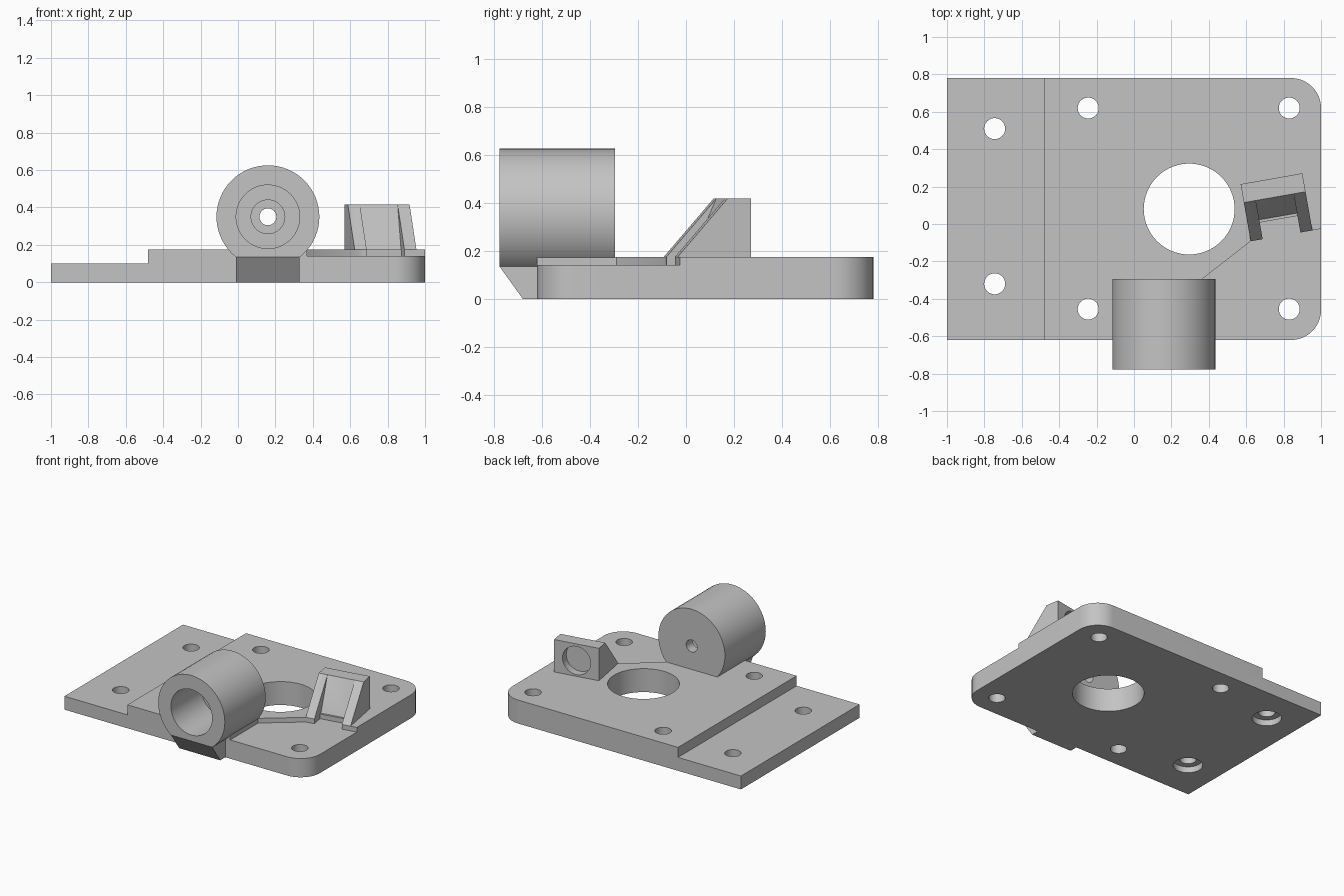
import bpy, bmesh, math
from mathutils import Matrix, Vector

cube = bpy.data.objects.get("Cube")
if cube:
    bpy.data.objects.remove(cube, do_unlink=True)

gray = bpy.data.materials.new("light gray")
gray.use_nodes = True
COLOR = (0.55, 0.55, 0.55, 1)
gray.diffuse_color = COLOR
gray.node_tree.nodes["Principled BSDF"].inputs["Base Color"].default_value = COLOR


def prism(name, points, extrude, matrix=Matrix()):
    """Extrude a flat polygon of 3D points along a vector."""
    bm = bmesh.new()
    face = bm.faces.new([bm.verts.new(p) for p in points])
    new = bmesh.ops.extrude_face_region(bm, geom=[face])["geom"]
    verts = [v for v in new if isinstance(v, bmesh.types.BMVert)]
    bmesh.ops.translate(bm, verts=verts, vec=extrude)
    bm.transform(matrix)
    bmesh.ops.recalc_face_normals(bm, faces=bm.faces)
    mesh = bpy.data.meshes.new(name)
    bm.to_mesh(mesh)
    bm.free()
    obj = bpy.data.objects.new(name, mesh)
    bpy.context.collection.objects.link(obj)
    mesh.materials.append(gray)
    return obj


def flat(points, z):
    return [(x, y, z) for x, y in points]


def upright(points, x):
    return [(x, y, z) for y, z in points]


def arc(cx, cy, r, start, end, n):
    angles = [math.radians(start + (end - start) * i / n) for i in range(n + 1)]
    return [(cx + r * math.cos(a), cy + r * math.sin(a)) for a in angles]


def rod_z(name, x, y, r, z0, z1, n=48):
    return prism(name, flat(arc(x, y, r, 0, 360, n)[:-1], z0), (0, 0, z1 - z0))


def rod_y(name, x, z, r, y0, y1, matrix=Matrix(), n=64):
    ring = [(a, y0, b) for a, b in arc(x, z, r, 0, 360, n)[:-1]]
    return prism(name, ring, (0, y1 - y0, 0), matrix)


def boolean(obj, other, operation="DIFFERENCE"):
    mod = obj.modifiers.new("bool", "BOOLEAN")
    mod.operation, mod.solver, mod.object = operation, "EXACT", other
    bpy.context.view_layer.objects.active = obj
    bpy.ops.object.modifier_apply(modifier=mod.name)
    bpy.data.objects.remove(other, do_unlink=True)


# Bracket frame: origin at its back left corner, turned ten degrees
bracket_frame = Matrix.Translation((0.57, 0.213, 0)) @ Matrix.Rotation(math.radians(10), 4, "Z")
WIDTH, RIB, TOP, STEP, LOW = 0.335, 0.065, 0.175, 0.10, 0.14


def local(u, v):
    p = bracket_frame @ Vector((u, v, 0))
    return p.x, p.y


# Base plate with two rounded corners on one end
outline = [(-1, 0.78), (-1, -0.62)] + arc(0.84, -0.46, 0.16, -90, 0, 16) + arc(0.84, 0.62, 0.16, 0, 90, 16)
plate = prism("base_plate", flat(outline, 0), (0, 0, TOP))

# Lower step on one end, and lowered pocket in front of the bracket
boolean(plate, prism("cut", flat([(-2, -1), (-0.48, -1), (-0.48, 1), (-2, 1)], STEP), (0, 0, 1)))
pocket = [(0.37, -1), (0.37, -0.29), local(0, -0.31),
          local(RIB, -0.31), local(RIB, -0.22), local(WIDTH - RIB, -0.22), local(WIDTH - RIB, -0.31),
          local(WIDTH, -0.31), (1.2, 0.01), (1.2, -1)]
boolean(plate, prism("cut", flat(pocket, LOW), (0, 0, 1)))

# Large opening, screw holes, and counterbores underneath
boolean(plate, rod_z("cut", 0.295, 0.08, 0.243, -1, 1, 64))
for x, ys in ((-0.745, (0.51, -0.32)), (-0.245, (0.62, -0.455)), (0.83, (0.62, -0.455))):
    for y in ys:
        boolean(plate, rod_z("cut", x, y, 0.056, -1, 1))
        if x < -0.5:
            boolean(plate, rod_z("cut", x, y, 0.1, -1, 0.045))

# Horizontal barrel with a flat underside and stepped bore
BX, BZ, FRONT, BACK = 0.16, 0.35, -0.777, -0.295
barrel = rod_y("barrel", BX, BZ, 0.275, FRONT, BACK)
boolean(barrel, prism("cut", flat([(-1, -1), (1, -1), (1, 0), (-1, 0)], -1), (0, 0, 1.135)))
for radius, end in ((0.17, -0.42), (0.09, -0.37), (0.045, 0)):
    boolean(barrel, rod_y("cut", BX, BZ, radius, -1, end))

# Support wedge below the barrel
prism("barrel_support", upright([(FRONT, 0.135), (-0.68, 0), (-0.6, 0), (-0.6, 0.135)], BX - 0.17), (0.34, 0, 0))

# Sloped bracket: thick panel with a rib at each side and a round recess behind
panel = [(0, LOW), (0, 0.417), (-0.1, 0.417), (-0.22, LOW)]
rib = [(0, LOW), (0, 0.417), (-0.1, 0.417), (-0.31, TOP), (-0.31, LOW)]
bracket = prism("bracket", upright(panel, RIB / 2), (WIDTH - RIB, 0, 0), bracket_frame)
for u in (0, WIDTH - RIB):
    boolean(bracket, prism("rib", upright(rib, u), (RIB, 0, 0), bracket_frame), "UNION")
boolean(bracket, rod_y("cut", WIDTH / 2, 0.293, 0.105, -0.06, 0.2, bracket_frame))

# Smooth the round walls, keep edges sharp
bpy.ops.object.select_all(action="DESELECT")
for obj in (plate, barrel, bracket):
    obj.select_set(True)
bpy.context.view_layer.objects.active = plate
bpy.ops.object.shade_smooth_by_angle(angle=math.radians(30))
